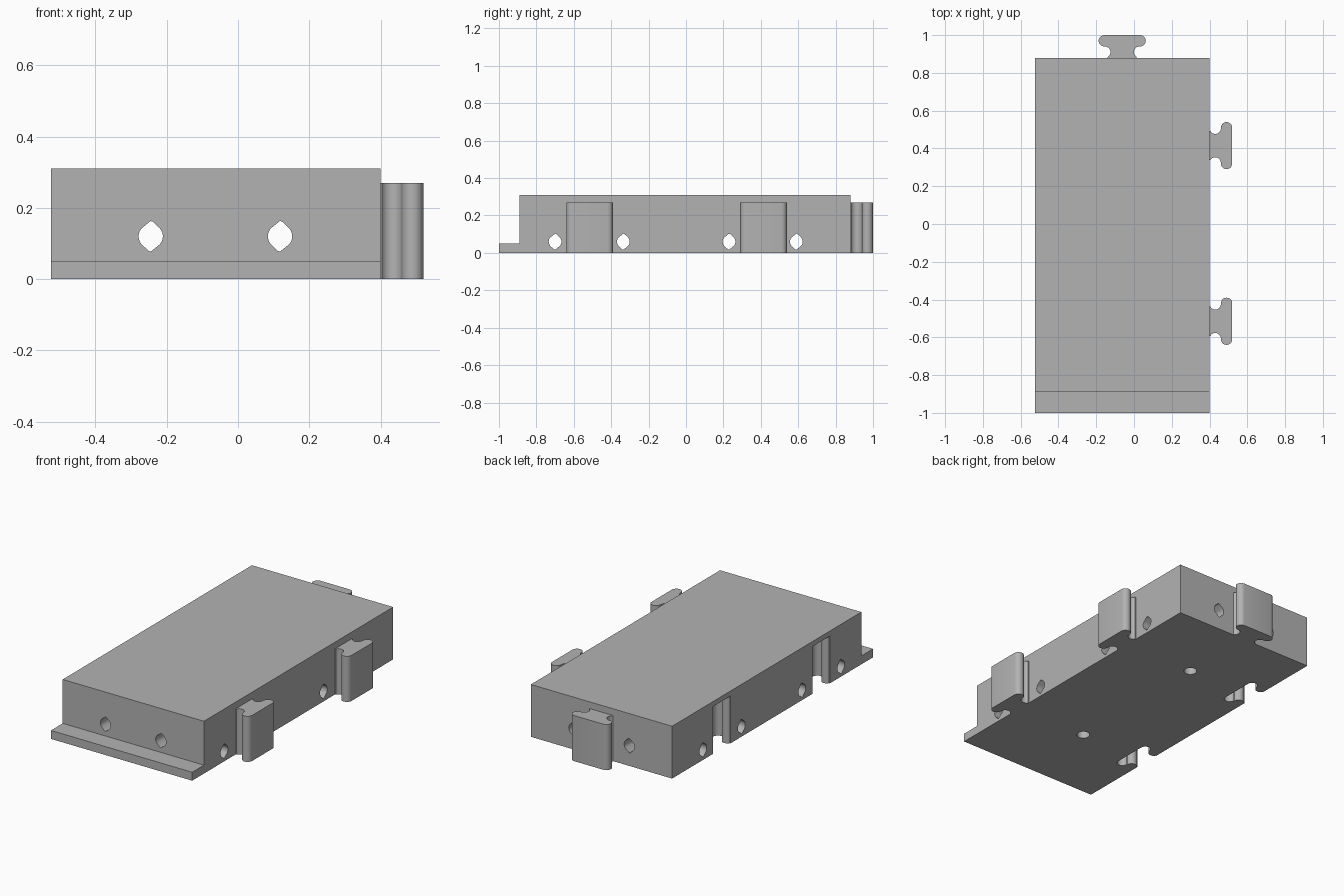
import bpy, bmesh, math
from mathutils import Matrix, Vector

if "Cube" in bpy.data.objects:
    bpy.data.objects.remove(bpy.data.objects["Cube"])

grey = bpy.data.materials.new("plain grey")
grey.use_nodes = True
colour = (0.45, 0.45, 0.45, 1)
grey.diffuse_color = colour
grey.node_tree.nodes["Principled BSDF"].inputs["Base Color"].default_value = colour

LEFT, RIGHT, FRONT, BACK = -0.525, 0.40, -0.89, 0.88
MID_X = (LEFT + RIGHT) / 2
JOINTS_Y = (0.415, -0.515)


def prism(name, outline, depth, matrix):
    """Extrude a 2D outline along local z, then place it with the matrix."""
    bm = bmesh.new()
    face = bm.faces.new([bm.verts.new((u, v, 0)) for u, v in outline])
    new = bmesh.ops.extrude_face_region(bm, geom=[face])["geom"]
    verts = [g for g in new if isinstance(g, bmesh.types.BMVert)]
    bmesh.ops.translate(bm, verts=verts, vec=(0, 0, depth))
    bmesh.ops.transform(bm, matrix=matrix, verts=bm.verts)
    bmesh.ops.recalc_face_normals(bm, faces=bm.faces)
    mesh = bpy.data.meshes.new(name)
    bm.to_mesh(mesh)
    bm.free()
    mesh.materials.append(grey)
    obj = bpy.data.objects.new(name, mesh)
    bpy.context.collection.objects.link(obj)
    return obj


def axes(origin, u, v, w):
    """Frame whose local x, y, z run along u, v, w."""
    m = Matrix((u, v, w)).transposed().to_4x4()
    m.translation = Vector(origin)
    return m


def arc(cx, cy, r, start, end, steps=10):
    angles = [math.radians(start + (end - start) * i / steps) for i in range(steps + 1)]
    return [(cx + r * math.cos(a), cy + r * math.sin(a)) for a in angles]


def joint_outline(gap=0.0, root=0.0):
    """Rounded T: flared neck, fillet under the head, rounded head ends."""
    side = [(root, 0.077 + gap)]
    side += arc(0.03, 0.092 + gap, 0.03, 210, 360)
    side += arc(0.09 + gap, 0.095 + gap, 0.03, 180, 0)
    return side + [(u, -v) for u, v in reversed(side)]


def hole_outline(r=0.034, tip=0.043):
    """Round sides with blunt points above and below."""
    side = arc(0, 0, r, -42, 42) + [(0.006, tip - 0.002), (0, tip)]
    return side + [(-u, -v) for u, v in side]


X, Y, Z = (1, 0, 0), (0, 1, 0), (0, 0, 1)

# Main block with the low front ledge, extruded across its width
profile = [(-1, 0), (BACK, 0), (BACK, 0.31), (FRONT, 0.31), (FRONT, 0.05), (-1, 0.05)]
block = prism("block", profile, RIGHT - LEFT, axes((LEFT, 0, 0), Y, Z, X))

# Cutters: sockets, cross holes, lengthwise holes, underside holes
cutters = []
for y in JOINTS_Y:
    cutters.append(prism("socket_cutter", joint_outline(0.004, -0.02), 0.3,
                         axes((LEFT, y, -0.02), X, Y, Z)))
    cutters.append(prism("underside_cutter", arc(0, 0, 0.036, 0, 350, 35), 0.22,
                         axes((MID_X, y, -0.02), X, Y, Z)))
for y in (-0.70, -0.335, 0.23, 0.59):
    cutters.append(prism("cross_hole_cutter", hole_outline(), 1.2,
                         axes((-0.6, y, 0.06), Y, Z, X)))
for x in (-0.245, 0.118):
    cutters.append(prism("long_hole_cutter", hole_outline(), 2.4,
                         axes((x, 1.2, 0.12), X, Z, (0, -1, 0))))

bpy.context.view_layer.objects.active = block
for cutter in cutters:
    cutter.hide_render = True
    mod = block.modifiers.new("cut", "BOOLEAN")
    mod.operation = "DIFFERENCE"
    mod.solver = "EXACT"
    mod.object = cutter
    bpy.ops.object.modifier_apply(modifier=mod.name)
    bpy.data.objects.remove(cutter)

# Connectors on the left side and the back
parts = [block]
for place, y in zip(("back", "front"), JOINTS_Y):
    parts.append(prism("side_connector_" + place, joint_outline(), 0.27,
                       axes((RIGHT, y, 0), X, Y, Z)))
parts.append(prism("back_connector", joint_outline(), 0.27,
                   axes((MID_X, BACK, 0), Y, (-1, 0, 0), Z)))

# Smooth the rounded walls, keep the corners sharp
for obj in bpy.context.selected_objects:
    obj.select_set(False)
for obj in parts:
    obj.select_set(True)
bpy.context.view_layer.objects.active = block
bpy.ops.object.shade_smooth_by_angle(angle=math.radians(30))
